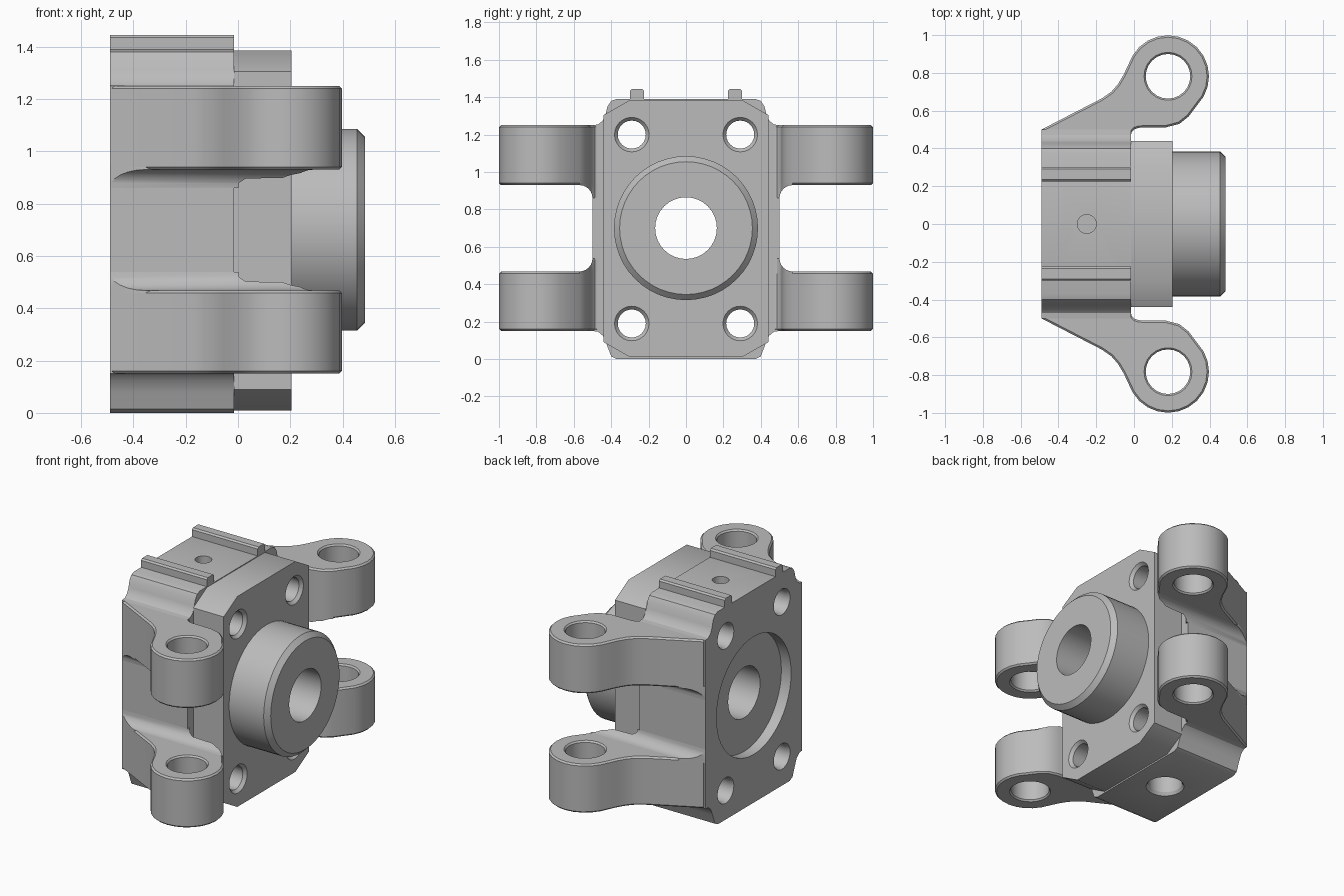
import bpy, bmesh
from math import cos, sin, radians, pi
from mathutils import Vector

if "Cube" in bpy.data.objects:
    bpy.data.objects.remove(bpy.data.objects["Cube"], do_unlink=True)

mat = bpy.data.materials.new("machined grey")
mat.use_nodes = True
GREY = (0.5, 0.5, 0.5, 1)
mat.diffuse_color = GREY
mat.node_tree.nodes["Principled BSDF"].inputs["Base Color"].default_value = GREY


def place(axis, a, b, t):
    """Map a 2D profile point and a depth to 3D: x uses (y, z), z uses (x, y)."""
    return Vector((t, a, b)) if axis == "x" else Vector((a, b, t))


def loft(name, rings, axis):
    """Closed solid through (points, depth) rings."""
    bm = bmesh.new()
    loops = [[bm.verts.new(place(axis, a, b, t)) for a, b in pts] for pts, t in rings]
    n = len(loops[0])
    for lo, hi in zip(loops, loops[1:]):
        for i in range(n):
            j = (i + 1) % n
            bm.faces.new((lo[i], lo[j], hi[j], hi[i]))
    bm.faces.new(loops[0][::-1])
    bm.faces.new(loops[-1])
    bmesh.ops.recalc_face_normals(bm, faces=bm.faces)
    mesh = bpy.data.meshes.new(name)
    bm.to_mesh(mesh)
    bm.free()
    mesh.materials.append(mat)
    ob = bpy.data.objects.new(name, mesh)
    bpy.context.collection.objects.link(ob)
    return ob


def prism(name, pts, axis, lo, hi):
    return loft(name, [(pts, lo), (pts, hi)], axis)


def circle(a, b, r, n=32):
    return [(a + r * cos(2 * pi * i / n), b + r * sin(2 * pi * i / n)) for i in range(n)]


def turned(name, a, b, axis, steps, n=32):
    """Round solid from (depth, radius) steps."""
    return loft(name, [(circle(a, b, r, n), t) for t, r in steps], axis)


def bake(ob):
    deps = bpy.context.evaluated_depsgraph_get()
    mesh = bpy.data.meshes.new_from_object(ob.evaluated_get(deps))
    ob.modifiers.clear()
    ob.data = mesh


def bevel(ob, width):
    m = ob.modifiers.new("edge break", "BEVEL")
    m.width, m.segments = width, 1
    m.limit_method, m.angle_limit = "ANGLE", radians(45)
    bake(ob)


def cut(ob, cutters, mode="DIFFERENCE"):
    for c in cutters:
        m = ob.modifiers.new("cut", "BOOLEAN")
        m.operation, m.solver, m.object = mode, "EXACT", c
    bake(ob)


def mirrored(half):
    return half + [(-a, b) for a, b in reversed(half)]


MID = 0.7
BOLTS = [(s * 0.29, z) for s in (-1, 1) for z in (0.19, 1.2)]
BACK, SEAM, FACE, TIP = -0.49, -0.015, 0.205, 0.485

# Main body: waisted cross-section along x
body = prism("main_body", mirrored([
    (0.37, 0), (0.4, 0.015), (0.425, 0.08), (0.445, 0.125), (0.47, 0.146), (0.5, 0.15),
    (0.5, 1.25), (0.47, 1.254), (0.445, 1.275), (0.43, 1.31), (0.42, 1.35),
    (0.4, 1.38), (0.37, 1.39)]), "x", BACK, SEAM)

# Flange plate with chamfered corners
plate = prism("flange_plate", mirrored([
    (0.3, 0.01), (0.44, 0.09), (0.44, 1.305), (0.3, 1.385)]), "x", SEAM, FACE)

# Round boss
boss = turned("round_boss", 0, MID, "x",
              [(FACE - 0.02, 0.385), (TIP - 0.03, 0.385), (TIP, 0.355)], 48)

# Bores, bolt holes, rear recess and oil holes
bore = turned("bore_cutter", 0, MID, "x", [(-1, 0.165), (1, 0.165)])
recess = turned("recess_cutter", 0, MID, "x", [(-1, 0.385), (BACK + 0.07, 0.385)], 48)
bolts = [turned("bolt_cutter", y, z, "x", [
    (BACK - 0.02, 0.093), (BACK + 0.02, 0.075), (FACE - 0.02, 0.075),
    (FACE + 0.02, 0.11)], 24) for y, z in BOLTS]
top_hole = turned("top_hole_cutter", -0.25, 0, "z", [(1.29, 0.05), (1.5, 0.05)], 24)
low_hole = turned("low_hole_cutter", -0.25, 0, "z",
                  [(-0.02, 0.13), (0.02, 0.105), (0.3, 0.105)], 24)
cut(body, [bore, recess, top_hole, low_hole] + bolts)
cut(plate, [bore] + bolts)
cut(boss, [bore])
cutters = [bore, recess, top_hole, low_hole] + bolts
parts = [body, plate, boss]

# Top rails
for side, s in (("left", 1), ("right", -1)):
    rail = prism("top_rail_" + side, [
        (s * 0.225, 1.36), (s * 0.3, 1.36), (s * 0.3, 1.435), (s * 0.29, 1.445),
        (s * 0.235, 1.445), (s * 0.225, 1.435)], "x", BACK, SEAM)
    parts.append(rail)

# Hinge arms: plan outline with round eye
EX, EY, ER = 0.18, 0.782, 0.217
outline = [(-0.4, 0.42), (BACK, 0.5), (-0.17, 0.665), (-0.12, 0.7), (-0.085, 0.74),
           (-0.055, 0.79)]
outline += [(EX + ER * cos(radians(d)), EY + ER * sin(radians(d)))
            for d in range(150, -46, -15)]
outline += [(0.29, 0.57), (0.24, 0.53), (0.17, 0.512), (0.03, 0.51), (0.005, 0.503),
            (-0.012, 0.487), (-0.018, 0.46), (-0.018, 0.42)]


def fillet(y, z, r, up, s):
    """Concave corner between the body wall and an arm face."""
    arc = [(y + r - r * cos(radians(a)), z + up * (r - r * sin(radians(a))))
           for a in range(0, 91, 15)]
    pts = arc + [(y + r, z - up * 0.02), (y - 0.04, z - up * 0.02), (y - 0.04, z + up * r)]
    return [(s * a, b) for a, b in pts]


for level, lo, hi, inner, up in (("lower", 0.15, 0.468, 0.468, 1),
                                 ("upper", 0.93, 1.25, 0.93, -1)):
    for side, s in (("left", 1), ("right", -1)):
        plan = [(x, s * y) for x, y in outline]
        arm = prism(f"{level}_arm_{side}", plan, "z", lo, hi)
        bevel(arm, 0.01)
        eye = turned("eye_cutter", EX, s * EY, "z", [
            (lo - 0.02, 0.145), (lo + 0.01, 0.118), (hi - 0.01, 0.118),
            (hi + 0.02, 0.145)], 24)
        cut(arm, [eye])
        web = prism(f"{level}_arm_fillet_{side}", fillet(0.5, inner, 0.07, up, s),
                    "x", BACK - 0.1, 0.3)
        tall = prism("arm_plan_cutter", plan, "z", -0.5, 2)
        cut(web, [tall], "INTERSECT")
        cutters += [eye, tall]
        parts += [arm, web]

for c in cutters:
    bpy.data.objects.remove(c, do_unlink=True)

# Smooth the round faces, keep the machined edges crisp
bpy.ops.object.select_all(action="DESELECT")
for ob in parts:
    ob.select_set(True)
bpy.context.view_layer.objects.active = body
bpy.ops.object.shade_smooth_by_angle(angle=radians(30))
